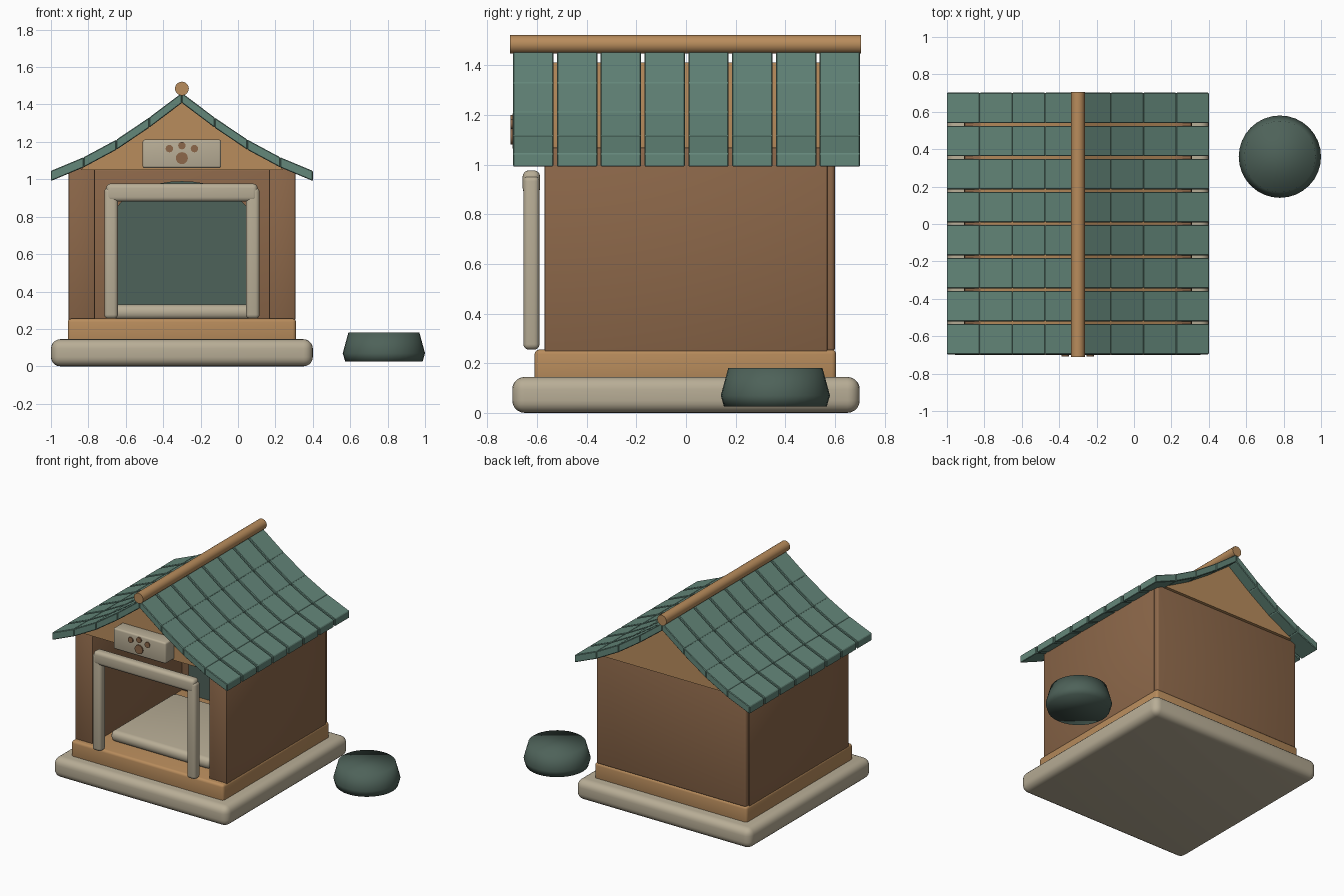
import bpy, bmesh, math
from mathutils import Vector

if "Cube" in bpy.data.objects:
    bpy.data.objects.remove(bpy.data.objects["Cube"])

CX = -0.30  # centre line of the house


def material(name, rgb):
    m = bpy.data.materials.new(name)
    m.diffuse_color = (*rgb, 1)
    m.use_nodes = True
    m.node_tree.nodes["Principled BSDF"].inputs["Base Color"].default_value = m.diffuse_color
    return m


STONE = material("warm_stone", (0.48, 0.42, 0.305))
TAN = material("tan_wood", (0.48, 0.262, 0.107))
BROWN = material("brown_wood", (0.262, 0.136, 0.067))
TEAL = material("teal_tile", (0.127, 0.242, 0.195))
DARK = material("dark_teal", (0.076, 0.122, 0.10))


def finish(bm, name, mat, angle=35):
    bmesh.ops.recalc_face_normals(bm, faces=bm.faces[:])
    me = bpy.data.meshes.new(name)
    bm.to_mesh(me)
    bm.free()
    me.materials.append(mat)
    ob = bpy.data.objects.new(name, me)
    bpy.context.collection.objects.link(ob)
    bpy.ops.object.select_all(action='DESELECT')
    bpy.context.view_layer.objects.active = ob
    ob.select_set(True)
    if angle:
        bpy.ops.object.shade_smooth_by_angle(angle=math.radians(angle))
    return ob


def bevel(bm, width, segments):
    bmesh.ops.bevel(bm, geom=bm.edges[:], offset=width, segments=segments,
                    profile=0.5, affect='EDGES', clamp_overlap=True)


def box(name, lo, hi, mat, width=0.0, segments=3):
    lo, hi = Vector(lo), Vector(hi)
    bm = bmesh.new()
    bmesh.ops.create_cube(bm, size=1)
    for v in bm.verts:
        v.co = (lo + hi) / 2 + v.co * (hi - lo)
    if width:
        bevel(bm, width, segments)
    return finish(bm, name, mat)


def add_prism(bm, outline, y0, y1):
    """Extrude an x-z outline along y."""
    a = [bm.verts.new((x, y0, z)) for x, z in outline]
    b = [bm.verts.new((x, y1, z)) for x, z in outline]
    n = len(a)
    bm.faces.new(a)
    bm.faces.new(b[::-1])
    for i in range(n):
        bm.faces.new((a[i], b[i], b[(i + 1) % n], a[(i + 1) % n]))


def rod(name, x, z, r, y0, y1, mat, sides=20):
    bm = bmesh.new()
    turns = [2 * math.pi * i / sides for i in range(sides)]
    add_prism(bm, [(x + r * math.cos(t), z + r * math.sin(t)) for t in turns], y0, y1)
    return finish(bm, name, mat)


# Base slab, plinth and walls
box("base_slab", (-1, -0.70, 0), (0.40, 0.70, 0.145), STONE, 0.05, 5)
box("plinth", (-0.91, -0.61, 0.12), (0.31, 0.605, 0.255), TAN, 0.018)
for label, s in (("left", -1), ("right", 1)):
    xs = sorted((CX + s * 0.465, CX + s * 0.607))
    box(label + "_wall", (xs[0], -0.57, 0.245), (xs[1], 0.57, 1.07), BROWN, 0.008, 2)
box("back_wall", (-0.90, 0.45, 0.245), (0.30, 0.60, 1.06), BROWN, 0.016)

# Arched panel on the inside of the back wall
bm = bmesh.new()
arch = [(CX + 0.39 * math.cos(t), 0.74 + 0.25 * math.sin(t))
        for t in (math.pi * i / 20 for i in range(21))]
add_prism(bm, [(CX - 0.39, 0.25), (CX + 0.39, 0.25)] + arch, 0.42, 0.46)
finish(bm, "inner_arch_panel", DARK)

# Sleeping cushion
box("cushion", (CX - 0.40, -0.47, 0.25), (CX + 0.40, 0.27, 0.33), STONE, 0.035, 4)

# Door frame standing in front of the opening
for label, s in (("left", -1), ("right", 1)):
    xs = sorted((CX + s * 0.342, CX + s * 0.415))
    box(label + "_door_post", (xs[0], -0.655, 0.255), (xs[1], -0.59, 0.955), STONE, 0.022, 4)
box("door_lintel", (CX - 0.405, -0.658, 0.88), (CX + 0.405, -0.588, 0.977), STONE, 0.025, 4)

# Roof curve as (distance from centre, height of the top surface)
ROOF = [(0.0, 1.462), (0.175, 1.33), (0.35, 1.212), (0.525, 1.118), (0.70, 1.045)]
THICK = 0.054

# Gable body filling the space beneath the tiles
bm = bmesh.new()
half = [(d, z - THICK + 0.003) for d, z in ROOF[:4]] + [(0.54, 1.05)]
outline = [(CX + d, z) for d, z in half] + [(CX - d, z) for d, z in half[:0:-1]]
add_prism(bm, outline, -0.60, 0.62)
finish(bm, "gable_body", TAN, 10)

# Roof tiles, four rows by eight columns on each slope
PITCH = 1.40 / 7.93
for label, s in (("left", -1), ("right", 1)):
    bm = bmesh.new()
    for (d0, z0), (d1, z1) in zip(ROOF, ROOF[1:]):
        for c in range(8):
            y = -0.697 + c * PITCH
            part = bmesh.new()
            add_prism(part, [(CX + s * d0, z0), (CX + s * d1, z1),
                             (CX + s * d1, z1 - THICK), (CX + s * d0, z0 - THICK)],
                      y, y + 0.163)
            bmesh.ops.recalc_face_normals(part, faces=part.faces[:])
            bevel(part, 0.004, 1)
            tmp = bpy.data.meshes.new("tile_part")
            part.to_mesh(tmp)
            part.free()
            bm.from_mesh(tmp)
            bpy.data.meshes.remove(tmp)
    finish(bm, label + "_roof_tiles", TEAL, 20)

rod("ridge_pole", CX, 1.485, 0.037, -0.71, 0.705, TAN)

# Name plate with paw mark
box("gable_plate", (CX - 0.21, -0.70, 1.06), (CX + 0.21, -0.59, 1.212), STONE, 0.012, 3)
rod("paw_pad", CX, 1.113, 0.032, -0.708, -0.695, BROWN)
for i, (dx, z) in enumerate(((-0.067, 1.164), (0, 1.18), (0.067, 1.164))):
    rod(f"paw_toe_{i + 1}", CX + dx, z, 0.02, -0.708, -0.695, BROWN, 16)

# Food bowl turned from a profile
bm = bmesh.new()
N = 32
rings = []
for r, z in ((0.207, 0.025), (0.22, 0.07), (0.19, 0.18)):
    rings.append([bm.verts.new((0.78 + r * math.cos(2 * math.pi * i / N),
                                0.36 + r * math.sin(2 * math.pi * i / N), z)) for i in range(N)])
for a, b in zip(rings, rings[1:]):
    for i in range(N):
        j = (i + 1) % N
        bm.faces.new((a[i], a[j], b[j], b[i]))
bm.faces.new(rings[0][::-1])
bm.faces.new(rings[-1])
finish(bm, "food_bowl", DARK, 180)
